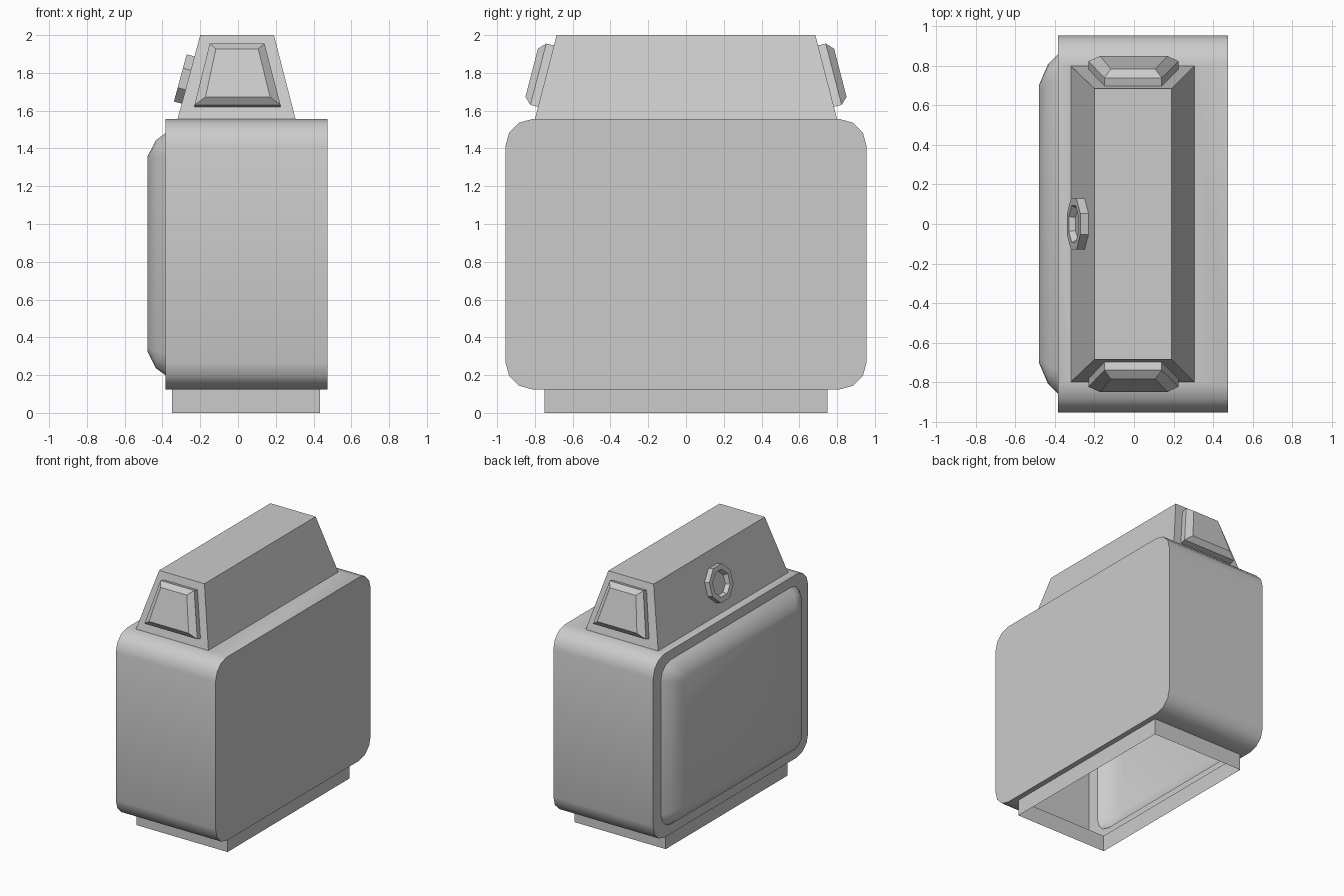
import bpy, bmesh, math
from mathutils import Vector

if "Cube" in bpy.data.objects:
    bpy.data.objects.remove(bpy.data.objects["Cube"])


def rounded_ring(x, hy, z0, z1, r, segs=3):
    """Rounded rectangle in the YZ plane at the given x."""
    pts = []
    for i, (sy, cz) in enumerate([(1, z1 - r), (-1, z1 - r), (-1, z0 + r), (1, z0 + r)]):
        for k in range(segs + 1):
            a = math.pi / 2 * (i + k / segs)
            pts.append(Vector((x, sy * (hy - r) + r * math.cos(a), cz + r * math.sin(a))))
    return pts


def loft(rings, cap_start, cap_end):
    bm = bmesh.new()
    vs = [[bm.verts.new(p) for p in ring] for ring in rings]
    n = len(vs[0])
    for a, b in zip(vs, vs[1:]):
        for i in range(n):
            j = (i + 1) % n
            bm.faces.new((a[i], a[j], b[j], b[i]))
    if cap_start:
        bm.faces.new(vs[0])
    if cap_end:
        bm.faces.new(vs[-1])
    bmesh.ops.recalc_face_normals(bm, faces=bm.faces)
    return bm


def finish(bm, name):
    bmesh.ops.recalc_face_normals(bm, faces=bm.faces)
    me = bpy.data.meshes.new(name)
    bm.to_mesh(me)
    bm.free()
    ob = bpy.data.objects.new(name, me)
    bpy.context.collection.objects.link(ob)
    bpy.ops.object.select_all(action='DESELECT')
    ob.select_set(True)
    bpy.context.view_layer.objects.active = ob
    bpy.ops.object.shade_smooth_by_angle(angle=math.radians(35))
    return ob


def inset_to(bm, face, x0, x1, hy, z):
    """Inset a horizontal quad and place its corners on a rectangle."""
    bmesh.ops.inset_individual(bm, faces=[face], thickness=0.03)
    c = face.calc_center_median()
    for v in face.verts:
        v.co = ((x1 if v.co.x > c.x else x0), (hy if v.co.y > c.y else -hy), z)


# Body shell with the domed side panel
bm = loft([rounded_ring(0.475, 0.955, 0.125, 1.555, 0.14),
           rounded_ring(-0.385, 0.955, 0.125, 1.555, 0.14),
           rounded_ring(-0.385, 0.86, 0.2, 1.48, 0.12),
           rounded_ring(-0.435, 0.81, 0.237, 1.443, 0.09),
           rounded_ring(-0.48, 0.705, 0.328, 1.355, 0.03)], True, True)
top = max(bm.faces, key=lambda f: (round(f.normal.z, 3), f.calc_area()))
bottom = min(bm.faces, key=lambda f: (round(f.normal.z, 3), -f.calc_area()))

# Tapered upper housing grown from the top
inset_to(bm, top, -0.32, 0.305, 0.8, 1.555)
inset_to(bm, top, -0.2, 0.19, 0.685, 2.0)

# Plinth grown from the underside, left open
inset_to(bm, bottom, -0.35, 0.435, 0.75, 0.125)
inset_to(bm, bottom, -0.35, 0.435, 0.75, 0.0)
bmesh.ops.delete(bm, geom=[bottom], context='FACES_ONLY')
finish(bm, "body_shell")

# Bevelled plates on both sloping ends of the housing
OUTER = [(-0.23, 1.62), (0.225, 1.62), (0.14, 1.945), (-0.15, 1.945)]
INNER = [(-0.172, 1.653), (0.17, 1.653), (0.107, 1.908), (-0.117, 1.908)]


def end_ring(outline, h, s):
    pts = []
    for x, z in outline:
        y = 0.8 - 0.115 * (z - 1.555) / 0.445
        pts.append(Vector((x, s * (y + 0.968 * h), z + 0.25 * h)))
    return pts


for s, name in ((-1, "front_end_plate"), (1, "back_end_plate")):
    finish(loft([end_ring(OUTER, 0, s), end_ring(OUTER, 0.042, s),
                 end_ring(INNER, 0.078, s)], False, True), name)

# Octagonal ring with a recessed centre on the sloping side
normal = Vector((-0.966, 0, 0.26)).normalized()
slope = Vector((0.26, 0, 0.966)).normalized()
centre = Vector((-0.264, 0, 1.762))


def octagon(r, h):
    return [centre + normal * h + r * (Vector((0, math.cos(a), 0)) + slope * math.sin(a))
            for a in (math.pi / 8 + i * math.pi / 4 for i in range(8))]


finish(loft([octagon(0.14, -0.005), octagon(0.14, 0.043), octagon(0.1, 0.043),
             octagon(0.085, 0.012)], False, True), "side_ring")
